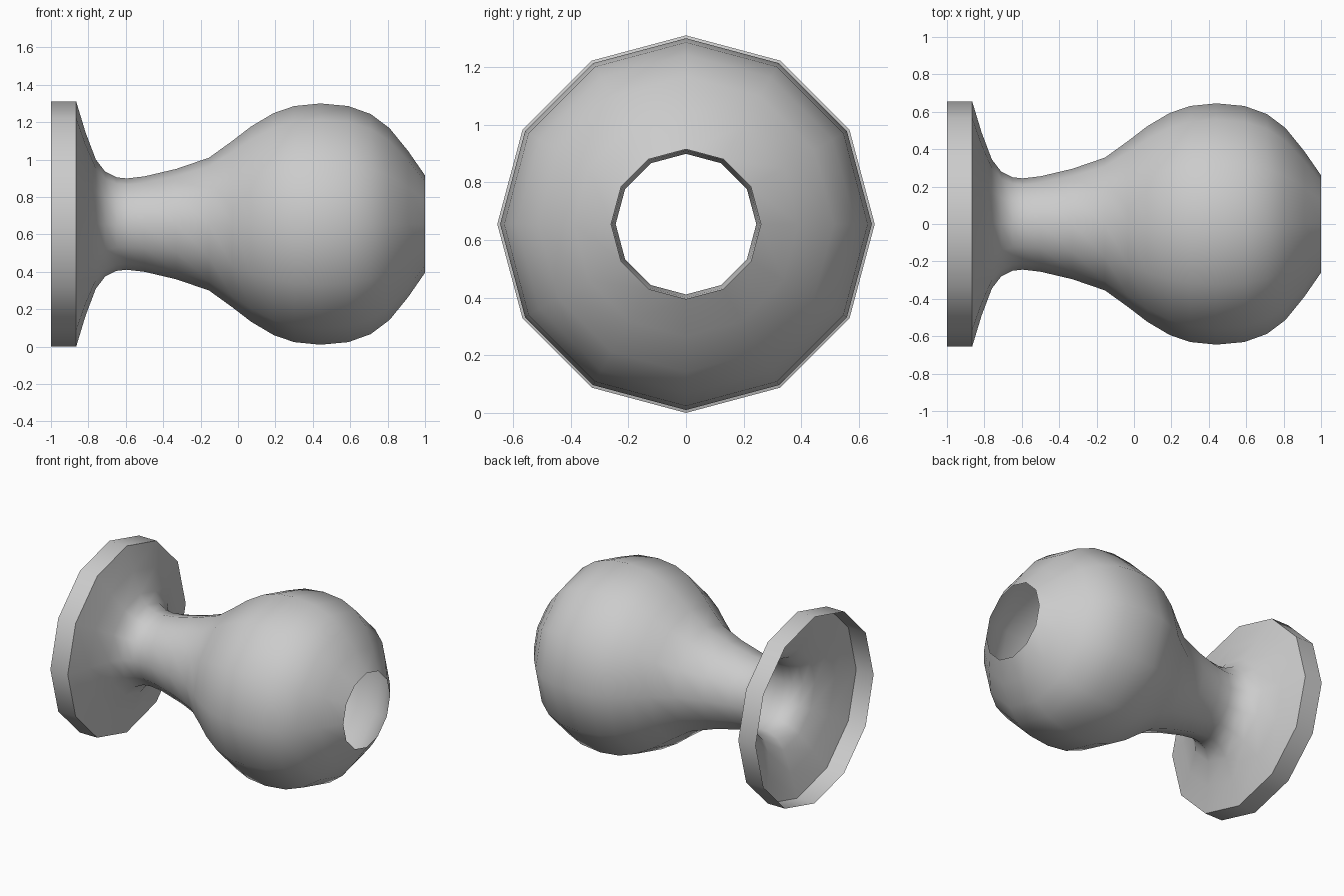
import bpy, bmesh, math

if "Cube" in bpy.data.objects:
    bpy.data.objects.remove(bpy.data.objects["Cube"])

SIDES = 12
AXIS_Z = 0.655

# Profile along x: (x, radius), from the flange to the open end of the bulb
PROFILE = [
    (-1.0, 0.655), (-0.865, 0.655), (-0.815, 0.49), (-0.76, 0.345),
    (-0.71, 0.28), (-0.65, 0.25), (-0.595, 0.244), (-0.5, 0.255),
    (-0.33, 0.295), (-0.155, 0.355), (-0.03, 0.445), (0.07, 0.522),
    (0.19, 0.593), (0.30, 0.631), (0.44, 0.645), (0.59, 0.631),
    (0.71, 0.588), (0.81, 0.513), (0.91, 0.39), (1.0, 0.26),
]

# Open shell of revolution around the x axis
bm = bmesh.new()
rings = []
for x, r in PROFILE:
    angles = [2 * math.pi * i / SIDES for i in range(SIDES)]
    rings.append([bm.verts.new((x, r * math.cos(a), AXIS_Z + r * math.sin(a)))
                  for a in angles])
for a, b in zip(rings, rings[1:]):
    for i in range(SIDES):
        j = (i + 1) % SIDES
        bm.faces.new((a[i], a[j], b[j], b[i]))

# Point all faces away from the axis
bm.normal_update()
f = bm.faces[:][0]
c = f.calc_center_median()
if f.normal.y * c.y + f.normal.z * (c.z - AXIS_Z) < 0:
    bmesh.ops.reverse_faces(bm, faces=bm.faces[:])

mesh = bpy.data.meshes.new("knob")
bm.to_mesh(mesh)
bm.free()
knob = bpy.data.objects.new("knob", mesh)
bpy.context.collection.objects.link(knob)

# Smooth body, crisp flange rim
bpy.context.view_layer.objects.active = knob
knob.select_set(True)
bpy.ops.object.shade_smooth_by_angle(angle=math.radians(45))
